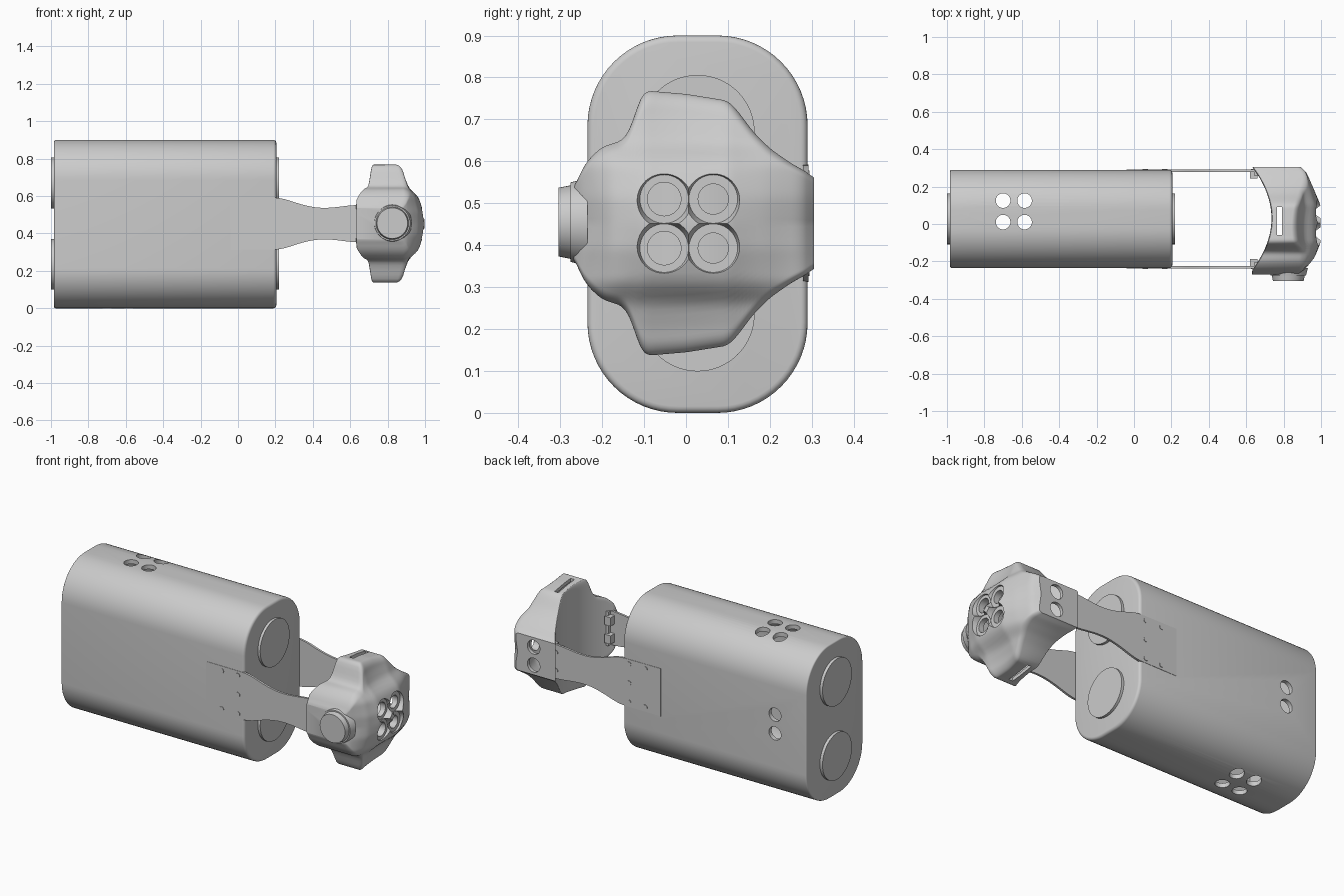
import bpy, bmesh, math

if "Cube" in bpy.data.objects:
    bpy.data.objects.remove(bpy.data.objects["Cube"])

CY, CZ = 0.0275, 0.4525


def finish(ob, angle=32):
    bpy.ops.object.select_all(action='DESELECT')
    bpy.context.view_layer.objects.active = ob
    ob.select_set(True)
    bpy.ops.object.shade_smooth_by_angle(angle=math.radians(angle))


def make(name, verts, faces):
    me = bpy.data.meshes.new(name)
    me.from_pydata(verts, [], faces)
    bm = bmesh.new()
    bm.from_mesh(me)
    bmesh.ops.recalc_face_normals(bm, faces=bm.faces)
    bm.to_mesh(me)
    bm.free()
    ob = bpy.data.objects.new(name, me)
    bpy.context.collection.objects.link(ob)
    return ob


def loft(name, rings):
    n = len(rings[0])
    faces = [(i*n+j, i*n+(j+1) % n, (i+1)*n+(j+1) % n, (i+1)*n+j)
             for i in range(len(rings)-1) for j in range(n)]
    faces += [tuple(range(n)), tuple(range((len(rings)-1)*n, len(rings)*n))]
    return make(name, [p for r in rings for p in r], faces)


def box(name, lo, hi):
    r = lambda x: [(x, lo[1], lo[2]), (x, hi[1], lo[2]), (x, hi[1], hi[2]), (x, lo[1], hi[2])]
    return loft(name, [r(lo[0]), r(hi[0])])


def cyl(name, r1, r2, depth, loc, axis, n=40):
    # r2 is the +x end for axis X and the -y end for axis Y
    rot = {'X': (0, math.pi/2, 0), 'Y': (math.pi/2, 0, 0), 'Z': (0, 0, 0)}[axis]
    bpy.ops.mesh.primitive_cone_add(vertices=n, radius1=r1, radius2=r2, depth=depth,
                                    location=loc, rotation=rot)
    ob = bpy.context.object
    ob.name = name
    finish(ob)
    return ob


def cut(ob, cutter):
    m = ob.modifiers.new('cut', 'BOOLEAN')
    m.operation, m.solver, m.object = 'DIFFERENCE', 'EXACT', cutter
    cutter.hide_render = True
    bpy.context.view_layer.objects.active = ob
    bpy.ops.object.modifier_apply(modifier=m.name)
    bpy.data.objects.remove(cutter, do_unlink=True)


def lerp(pts, t):
    if t <= pts[0][0]:
        return pts[0][1]
    for (a, u), (b, v) in zip(pts, pts[1:]):
        if t <= b:
            return u + (v-u)*(t-a)/(b-a)
    return pts[-1][1]


def soft(pts, t, w=0.012):
    return sum(lerp(pts, t + w*k/3) for k in range(-3, 4)) / 7


# Hollow rounded housing
def ring(x, inset):
    hy, hz, r = 0.2625-inset, 0.45-inset, 0.215-inset
    out = []
    for k, (sy, sz) in enumerate([(1, 1), (-1, 1), (-1, -1), (1, -1)]):
        for i in range(17):
            a = math.pi/2*(k + i/16)
            out.append((x, CY+sy*(hy-r)+r*math.cos(a), 0.45+sz*(hz-r)+r*math.sin(a)))
    return out


def fillet(x, r, s):
    return [ring(x-s*r*(1-math.sin(a)), r*(1-math.cos(a)))
            for a in [math.pi/2*i/4 for i in range(5)]]


housing = loft('housing', fillet(-0.983, 0.008, -1)[::-1] + fillet(0.205, 0.016, 1))
cut(housing, loft('housing_cavity', [ring(-0.955, 0.025), ring(0.18, 0.025)]))
for x in (-0.70, -0.585):
    for y in (0.01, 0.125):
        cut(housing, cyl('port_cutter', 0.039, 0.039, 1.2, (x, y, 0.45), 'Z'))
for z in (0.41, 0.52):
    cut(housing, cyl('port_cutter', 0.039, 0.039, 0.1, (-0.78, 0.29, z), 'Y'))
finish(housing)

# Round end caps
for z in (0.235, 0.67):
    cyl('rear_cap', 0.136, 0.136, 0.03, (-0.985, CY, z), 'X', 64)
    cyl('front_cap', 0.136, 0.136, 0.03, (0.205, CY, z), 'X', 64)

# Side straps, screws and hinges
HALF = [(-0.04, 0.14), (0.2, 0.14), (0.25, 0.132), (0.33, 0.105), (0.40, 0.088),
        (0.46, 0.083), (0.53, 0.088), (0.60, 0.098), (0.67, 0.10)]
for s, side in ((-1, 'front'), (1, 'back')):
    outer = CY + s*0.2645
    xs = [-0.04] + [0.2 + 0.47*i/30 for i in range(31)]
    prof = [(x, CZ+soft(HALF, x, 0.03)) for x in xs]
    prof += [(x, 2*CZ-z) for x, z in prof[::-1]]
    finish(loft(side+'_strap', [[(x, y, z) for x, z in prof] for y in (outer, outer-s*0.013)]))
    spots = [(0.06, .112), (0.06, -.112), (0.165, .112), (0.165, 0), (0.165, -.112),
             (0.64, .053), (0.64, -.053)]
    for x, dz in spots:
        cyl(side+'_screw', 0.014, 0.014, 0.006, (x, outer, CZ+dz), 'Y', 20)
    ya, yb = sorted((outer-s*0.012, outer-s*0.035))
    box(side+'_hinge_plate', (0.645, ya, CZ-0.1), (0.69, yb, CZ+0.1))
    for dz in (-0.053, 0.053):
        ya, yb = sorted((outer-s*0.008, outer-s*0.05))
        box(side+'_hinge_lug', (0.62, ya, CZ+dz-0.025), (0.66, yb, CZ+dz+0.025))
    cyl(side+'_hinge_pin', 0.012, 0.012, 0.2, (0.672, outer-s*0.006, CZ), 'Z', 20)

# Winged head shell: half-height along y, and front surface fall-off along y and z
OUT = [(-.27, .075), (-.255, .115), (-.235, .15), (-.2, .182), (-.15, .198), (-.13, .23),
       (-.112, .295), (-.095, .316), (0, .308), (.1, .292), (.12, .272), (.16, .218),
       (.2, .178), (.25, .143), (.295, .118), (.305, .105)]
DROP_Y = [(-.275, .16), (-.26, .115), (-.22, .07), (-.18, .035), (-.1, .002), (.1, .002),
          (.19, .04), (.27, .08), (.293, .10), (.305, .13)]
DROP_Z = [(0, 0), (.06, .005), (.14, .035), (.165, .06), (.19, .09), (.25, .115), (.32, .135)]


def shell(name, front=0.0, back=0.0, edge=0.0, nc=64, nr=48):
    rings = []
    for i in range(nc+1):
        y = -0.27+edge + (0.575-2*edge)*i/nc
        h = soft(OUT, y) - edge
        bx = 0.735 - 0.085*min(1.1, abs(y-0.03)/0.25)**2 + back
        f, b = [], []
        for j in range(nr+1):
            v = math.sin(math.pi/2*(2*j/nr-1))
            e = max(0, (abs(v)-0.88)/0.12)
            rnd = 1-math.sqrt(max(0, 1-e*e))
            fade = 1 - 0.6*min(1, abs(y)/0.3)**2
            x = 1.0 - soft(DROP_Y, y)*(1-0.5*min(1, abs(v)*h/.3)) - soft(DROP_Z, abs(v)*h)*fade
            f.append((x-front-0.025*rnd, y, CZ+v*h))
            b.append((bx+0.006*rnd, y, CZ+v*h))
        rings.append(f + b[::-1])
    ob = loft(name, rings)
    return ob


head = shell('head_shell')
cut(head, shell('head_cavity', 0.06, 0.02, 0.02))
# Lobed lens recess, lens openings, wing slots and side ports
LENS = [(-.052, .393), (-.052, .51), (.065, .393), (.065, .51)]
for y, z in LENS:
    cut(head, cyl('recess_cutter', 0.058, 0.076, 0.06, (0.995, y, z), 'X'))
cut(head, cyl('recess_cutter', 0.055, 0.055, 0.06, (0.9952, 0.0065, CZ), 'X'))
for y, z in LENS:
    r = 0.04 if y < 0 else 0.036
    cut(head, cyl('lens_cutter', r, r, 0.14, (0.94, y, z), 'X'))
cut(head, box('slot_cutter', (0.765, -0.06, 0.02), (0.79, 0.09, 0.9)))
for z in (0.4, 0.505):
    cut(head, cyl('side_port_cutter', 0.041, 0.041, 0.08, (0.775, 0.3, z), 'Y'))
finish(head, 35)

# Round knob on the front side of the head
cyl('knob_base', 0.105, 0.095, 0.04, (0.825, -0.255, 0.455), 'Y', 48)
cyl('knob', 0.092, 0.082, 0.05, (0.825, -0.279, 0.455), 'Y', 48)
